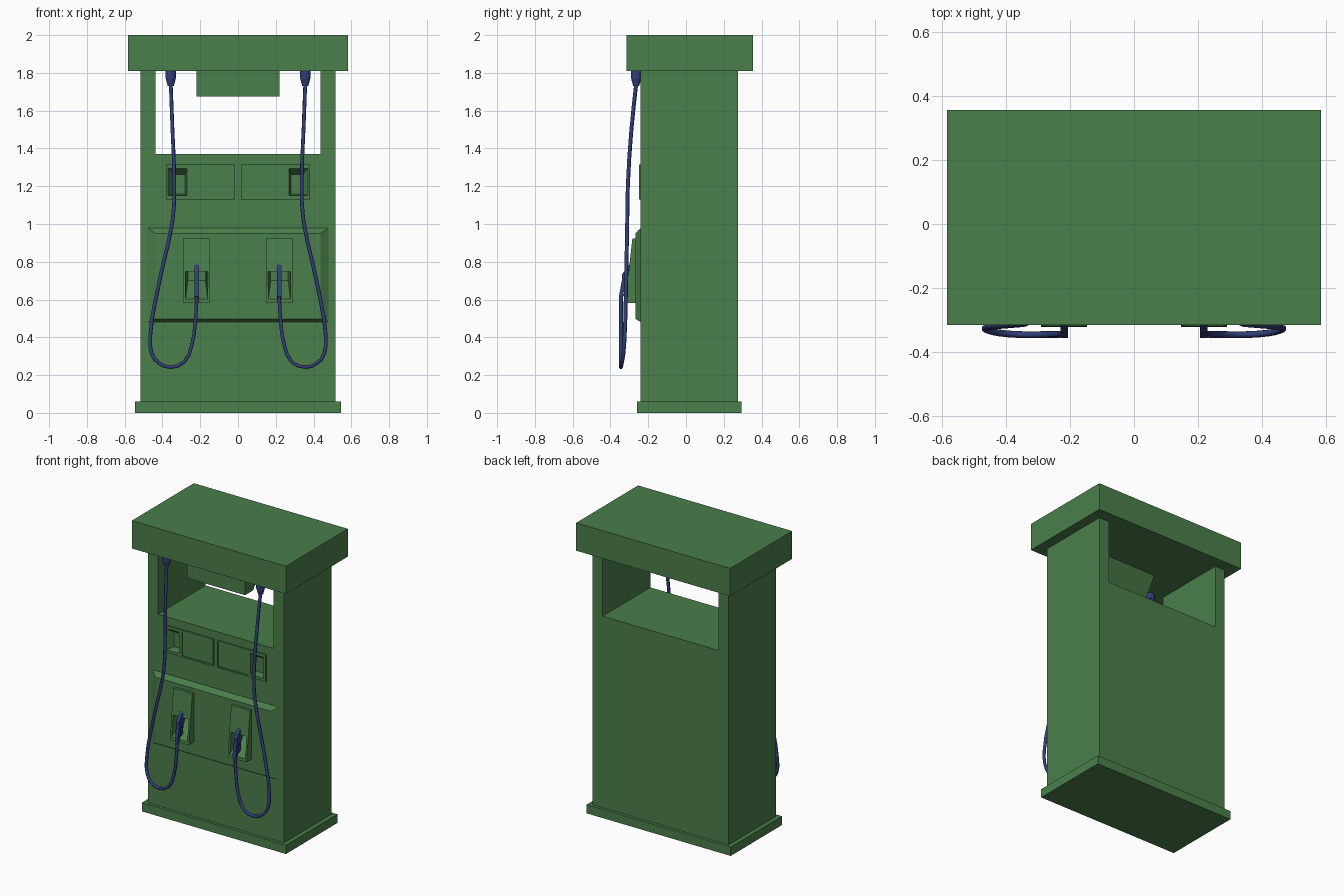
import bpy, bmesh
from mathutils import Vector

if "Cube" in bpy.data.objects:
    bpy.data.objects.remove(bpy.data.objects["Cube"])


def material(name, rgb):
    m = bpy.data.materials.new(name)
    m.diffuse_color = (*rgb, 1)
    m.use_nodes = True
    m.node_tree.nodes["Principled BSDF"].inputs["Base Color"].default_value = m.diffuse_color
    return m


GREEN = material("green_paint", (0.07, 0.21, 0.07))
BLUE = material("blue_rubber", (0.03, 0.05, 0.19))


def finish(name, bm, mat):
    bmesh.ops.recalc_face_normals(bm, faces=bm.faces)
    me = bpy.data.meshes.new(name)
    bm.to_mesh(me)
    bm.free()
    me.materials.append(mat)
    ob = bpy.data.objects.new(name, me)
    bpy.context.collection.objects.link(ob)
    return ob


def loft(name, a, b, mat=GREEN):
    """Solid between two matching closed outlines."""
    bm = bmesh.new()
    va = [bm.verts.new(p) for p in a]
    vb = [bm.verts.new(p) for p in b]
    n = len(va)
    bm.faces.new(va)
    bm.faces.new(vb[::-1])
    for i in range(n):
        j = (i + 1) % n
        bm.faces.new((va[i], vb[i], vb[j], va[j]))
    return finish(name, bm, mat)


def rect(x0, x1, z0, z1, y, y_top=None):
    yt = y if y_top is None else y_top
    return [(x0, y, z0), (x1, y, z0), (x1, yt, z1), (x0, yt, z1)]


def box(name, x0, x1, y0, y1, z0, z1):
    return loft(name, rect(x0, x1, z0, z1, y0), rect(x0, x1, z0, z1, y1))


def side_profile(name, yz, x, half, mat=GREEN):
    """Outline in the y-z plane extruded along x."""
    return loft(name, [(x - half, y, z) for y, z in yz],
                [(x + half, y, z) for y, z in yz], mat)


def tube(name, pts, radius, res=1, steps=2):
    cu = bpy.data.curves.new(name, 'CURVE')
    cu.dimensions = '3D'
    cu.bevel_depth = radius
    cu.bevel_resolution = res
    cu.resolution_u = steps
    cu.use_fill_caps = True
    sp = cu.splines.new('BEZIER')
    sp.bezier_points.add(len(pts) - 1)
    for bp, p in zip(sp.bezier_points, pts):
        bp.co = p
        bp.handle_left_type = bp.handle_right_type = 'AUTO'
    cu.materials.append(BLUE)
    ob = bpy.data.objects.new(name, cu)
    bpy.context.collection.objects.link(ob)
    return ob


def cut(ob, cutter):
    m = ob.modifiers.new("recess", 'BOOLEAN')
    m.operation = 'DIFFERENCE'
    m.solver = 'EXACT'
    m.object = cutter
    cutter.hide_render = True
    cutter.hide_viewport = True
    cutter.display_type = 'WIRE'


# base, canopy and U-shaped body with the open window
box("base_plinth", -0.545, 0.545, -0.26, 0.295, 0, 0.06)
box("canopy", -0.583, 0.583, -0.315, 0.355, 1.81, 2.0)
outline = [(-0.515, 0.06), (0.515, 0.06), (0.515, 1.81), (0.438, 1.81),
           (0.438, 1.37), (-0.438, 1.37), (-0.438, 1.81), (-0.515, 1.81)]
body = loft("body", [(x, -0.24, z) for x, z in outline],
            [(x, 0.275, z) for x, z in outline])

# display box hanging under the canopy, sloped at the back
side_profile("hanging_display", [(-0.238, 1.81), (-0.238, 1.675),
                                 (-0.15, 1.675), (-0.06, 1.81)], 0, 0.22)

# bevelled lower panel
panel = loft("lower_panel", rect(-0.48, 0.48, 0.48, 0.98, -0.239),
             rect(-0.437, 0.437, 0.497, 0.95, -0.267))

for side, s in (("left", -1), ("right", 1)):
    def sx(a, b):
        return sorted((s * a, s * b))

    # display plate with shallow screen and card reader pocket
    plate = box(side + "_display_plate", *sx(0.015, 0.382), -0.25, -0.235, 1.13, 1.315)
    screen = box(side + "_screen_cutter", *sx(0.025, 0.25), -0.30, -0.244, 1.14, 1.305)
    pocket = loft(side + "_reader_cutter", rect(*sx(0.27, 0.37), 1.15, 1.295, -0.251),
                  rect(*sx(0.28, 0.34), 1.16, 1.262, -0.205))
    cut(plate, screen)
    cut(plate, pocket)
    cut(body, pocket)

    # nozzle boot, leaning outwards at the bottom, with tapered recess
    boot = loft(side + "_nozzle_boot", rect(*sx(0.147, 0.29), 0.583, 0.922, -0.322, -0.284),
                rect(*sx(0.147, 0.29), 0.583, 0.922, -0.25))
    hole = loft(side + "_boot_cutter", rect(*sx(0.160, 0.278), 0.60, 0.90, -0.3225, -0.284),
                rect(*sx(0.173, 0.265), 0.70, 0.862, -0.19))
    for ob in (boot, panel, body):
        cut(ob, hole)

    # nozzle: spout, valve body with grip, trigger guard
    nx = s * 0.218
    tube(side + "_nozzle_spout", [(nx, -0.298, 0.76), (nx, -0.268, 0.81),
                                  (nx, -0.215, 0.862)], 0.008)
    side_profile(side + "_nozzle_grip",
                 [(-0.284, 0.80), (-0.300, 0.785), (-0.338, 0.735), (-0.340, 0.70),
                  (-0.355, 0.615), (-0.335, 0.605), (-0.322, 0.69),
                  (-0.285, 0.705), (-0.276, 0.74)], nx, 0.012, BLUE)
    side_profile(side + "_trigger_guard",
                 [(-0.288, 0.71), (-0.293, 0.635), (-0.342, 0.612), (-0.341, 0.624),
                  (-0.302, 0.645), (-0.299, 0.71)], nx, 0.007, BLUE)
    side_profile(side + "_trigger", [(-0.312, 0.70), (-0.322, 0.65),
                                     (-0.317, 0.648), (-0.304, 0.70)], nx, 0.005, BLUE)

    # stepped hose coupling under the canopy
    bm = bmesh.new()
    for r0, r1, z0, z1 in ((0.028, 0.028, 1.77, 1.81), (0.022, 0.026, 1.75, 1.77),
                           (0.016, 0.021, 1.73, 1.75)):
        new = bmesh.ops.create_cone(bm, cap_ends=True, segments=12, radius1=r0,
                                    radius2=r1, depth=z1 - z0)["verts"]
        bmesh.ops.translate(bm, verts=new, vec=Vector((s * 0.356, -0.264, (z0 + z1) / 2)))
    finish(side + "_hose_coupling", bm, BLUE)

    # hanging hose loop
    path = [(0.356, -0.264, 1.74), (0.347, -0.289, 1.5), (0.337, -0.308, 1.2),
            (0.346, -0.311, 1.02), (0.393, -0.315, 0.8), (0.436, -0.319, 0.6),
            (0.465, -0.325, 0.4), (0.455, -0.332, 0.31), (0.42, -0.340, 0.264),
            (0.357, -0.345, 0.242), (0.285, -0.345, 0.27), (0.247, -0.345, 0.35),
            (0.226, -0.344, 0.48), (0.218, -0.345, 0.62)]
    tube(side + "_hose", [(s * x, y, z) for x, y, z in path], 0.0105)
